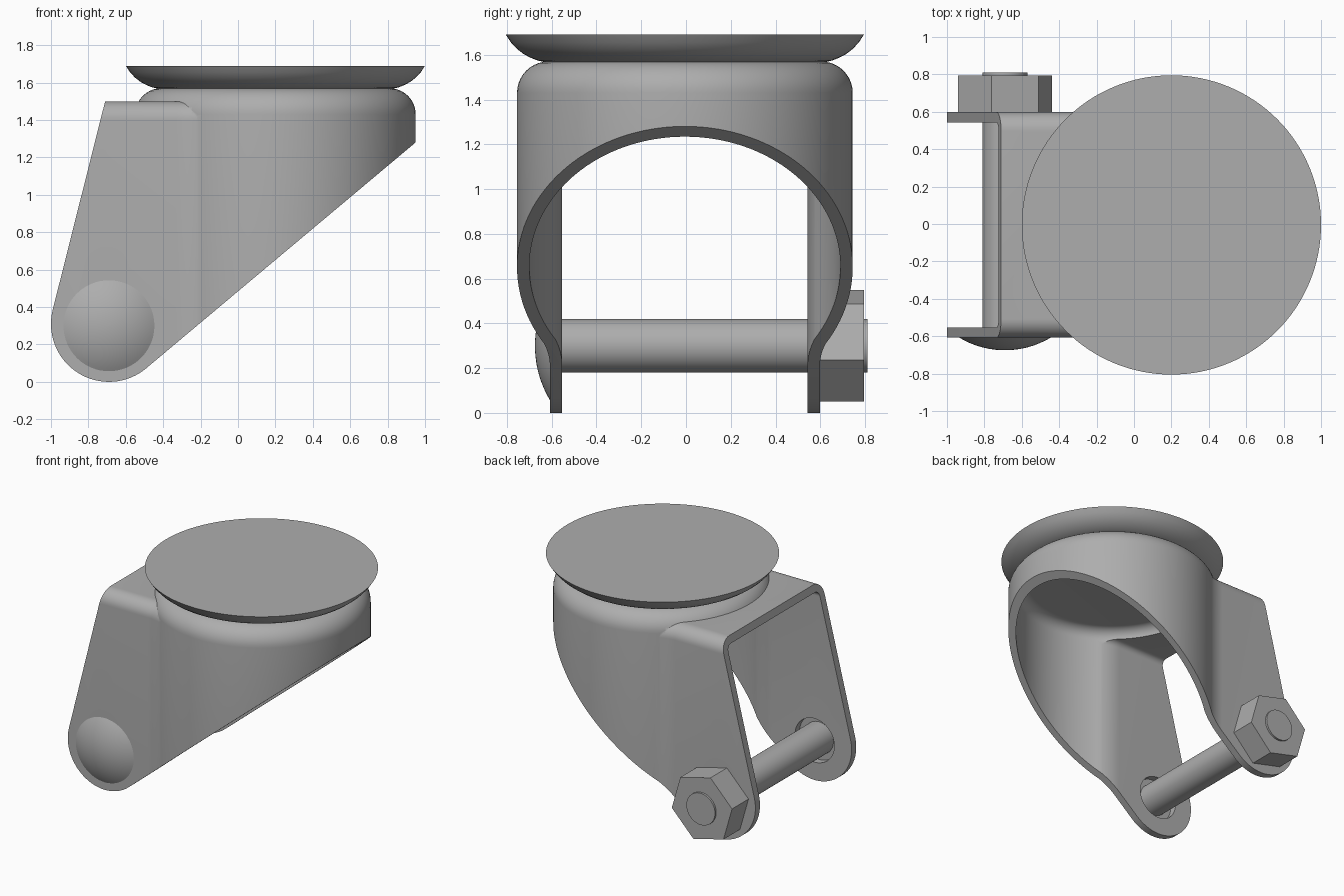
import bpy, bmesh
from math import sin, cos, pi, radians, sqrt, atan2

cube = bpy.data.objects.get("Cube")
if cube:
    bpy.data.objects.remove(cube)

steel = bpy.data.materials.new("grey_steel")
steel.use_nodes = True
GREY = (0.42, 0.42, 0.42, 1)
steel.diffuse_color = GREY
steel.node_tree.nodes["Principled BSDF"].inputs["Base Color"].default_value = GREY

YC = -0.005             # sideways centre of the fork
AXLE = (-0.69, YC, 0.3)
SWIVEL_X = 0.2
WALL = 0.055


def arc(cx, cy, r, a0, a1, n):
    return [(cx + r * cos(a0 + (a1 - a0) * i / n), cy + r * sin(a0 + (a1 - a0) * i / n))
            for i in range(n + 1)]


def circle(r, n=96, cx=0, turn=0):
    return arc(cx, 0, r, turn, turn + 2 * pi, n)[:-1]


def loft(name, rings, loc=(0, 0, 0), sideways=False):
    """Closed solid through a stack of (outline, height) rings."""
    bm = bmesh.new()
    loops = [[bm.verts.new((x, y, z)) for x, y in outline] for outline, z in rings]
    n = len(loops[0])
    for low, high in zip(loops, loops[1:]):
        for i in range(n):
            j = (i + 1) % n
            bm.faces.new((low[i], low[j], high[j], high[i]))
    bm.faces.new(loops[0][::-1])
    bm.faces.new(loops[-1])
    bmesh.ops.recalc_face_normals(bm, faces=bm.faces)
    mesh = bpy.data.meshes.new(name)
    bm.to_mesh(mesh)
    bm.free()
    mesh.materials.append(steel)
    obj = bpy.data.objects.new(name, mesh)
    bpy.context.collection.objects.link(obj)
    obj.location = loc
    if sideways:        # local z points to the front
        obj.rotation_euler.x = pi / 2
    return obj


def activate(obj):
    bpy.ops.object.select_all(action='DESELECT')
    obj.select_set(True)
    bpy.context.view_layer.objects.active = obj


def combine(obj, other, operation):
    """Apply a boolean and discard the second solid."""
    other.hide_render = True
    bpy.context.view_layer.update()
    mod = obj.modifiers.new("cut", 'BOOLEAN')
    mod.operation, mod.solver, mod.object = operation, 'EXACT', other
    activate(obj)
    bpy.ops.object.modifier_apply(modifier=mod.name)
    bpy.data.objects.remove(other)


def keyhole(inset, end_x):
    """Round swivel plan blending through fillets into two parallel legs."""
    R, half, f = 0.747, 0.603, 0.3
    dy = half + f
    dx = sqrt((R + f) ** 2 - dy ** 2)
    fx = SWIVEL_X - dx
    a = atan2(dy, -dx)
    upper = arc(fx, dy, f + inset, a - pi, -pi / 2, 10)
    front = arc(SWIVEL_X, 0, R - inset, -a, a, 80)
    lower = [(x, -y) for x, y in reversed(upper)]
    return front + upper[1:] + [(end_x, half - inset), (end_x, inset - half)] + lower[:-1]


def rounded_top(name, outline, bottom, top, radius, inset=0):
    """Upright solid whose top edge is rolled over."""
    rings = [(outline(inset), bottom)]
    for i in range(11):
        t = pi / 2 * i / 10
        rings.append((outline(inset + radius * (1 - cos(t))), top - radius * (1 - sin(t))))
    return loft(name, rings, (0, YC, 0))


def swivel_plan(inset):
    return circle(0.75 - inset, 128, SWIVEL_X)


# Fork: outer skin, hollowed, then trimmed to the side profile
fork = rounded_top("fork", lambda d: keyhole(d, -1.2), -0.2, 1.5, 0.1)
combine(fork, rounded_top("swivel_outer", swivel_plan, -0.25, 1.57, 0.14), 'UNION')
combine(fork, rounded_top("leg_hollow", lambda d: keyhole(d, -1.3),
                          -0.3, 1.5 - WALL, 0.1 - WALL, WALL), 'DIFFERENCE')
combine(fork, rounded_top("swivel_hollow", swivel_plan,
                          -0.35, 1.57 - WALL, 0.14 - WALL, WALL), 'DIFFERENCE')
side = arc(-0.69, 0.31, 0.31, radians(166), radians(310), 32)
side += [(1.2, 1.49), (1.2, 1.8), (-0.635, 1.8)]
combine(fork, loft("side_profile", [(side, -1), (side, 1)], (0, 0, 0), True), 'INTERSECT')
combine(fork, loft("axle_hole", [(circle(0.165, 48), -1), (circle(0.165, 48), 1)],
                   AXLE, True), 'DIFFERENCE')

# Top plate: shallow bowl with a flat top
bowl = [(0.63, 1.568), (0.66, 1.575), (0.69, 1.587), (0.72, 1.603),
        (0.75, 1.626), (0.777, 1.655), (0.8, 1.69)]
plate = loft("top_plate", [(circle(r, 128), z) for r, z in bowl], (SWIVEL_X, YC, 0))

# Axle bolt with domed head and hexagonal nut
shaft = loft("axle_bolt", [(circle(0.12, 48), z) for z in (-0.815, 0.61)], AXLE, True)
R, H = 0.475, 0.068
dome = [(circle(R * sin(t), 64), 0.602 + H - R * (1 - cos(t)))
        for t in [radians(31 * (1 - i / 12) + 0.2) for i in range(13)]]
head = loft("bolt_head", dome, AXLE, True)
hexagon = circle(0.26, 6, 0, radians(46))
nut = loft("nut", [(hexagon, -0.8), (hexagon, -0.603)], AXLE, True)

for part in (fork, plate, shaft, head, nut):
    activate(part)
    bpy.ops.object.shade_smooth_by_angle(angle=radians(30))
